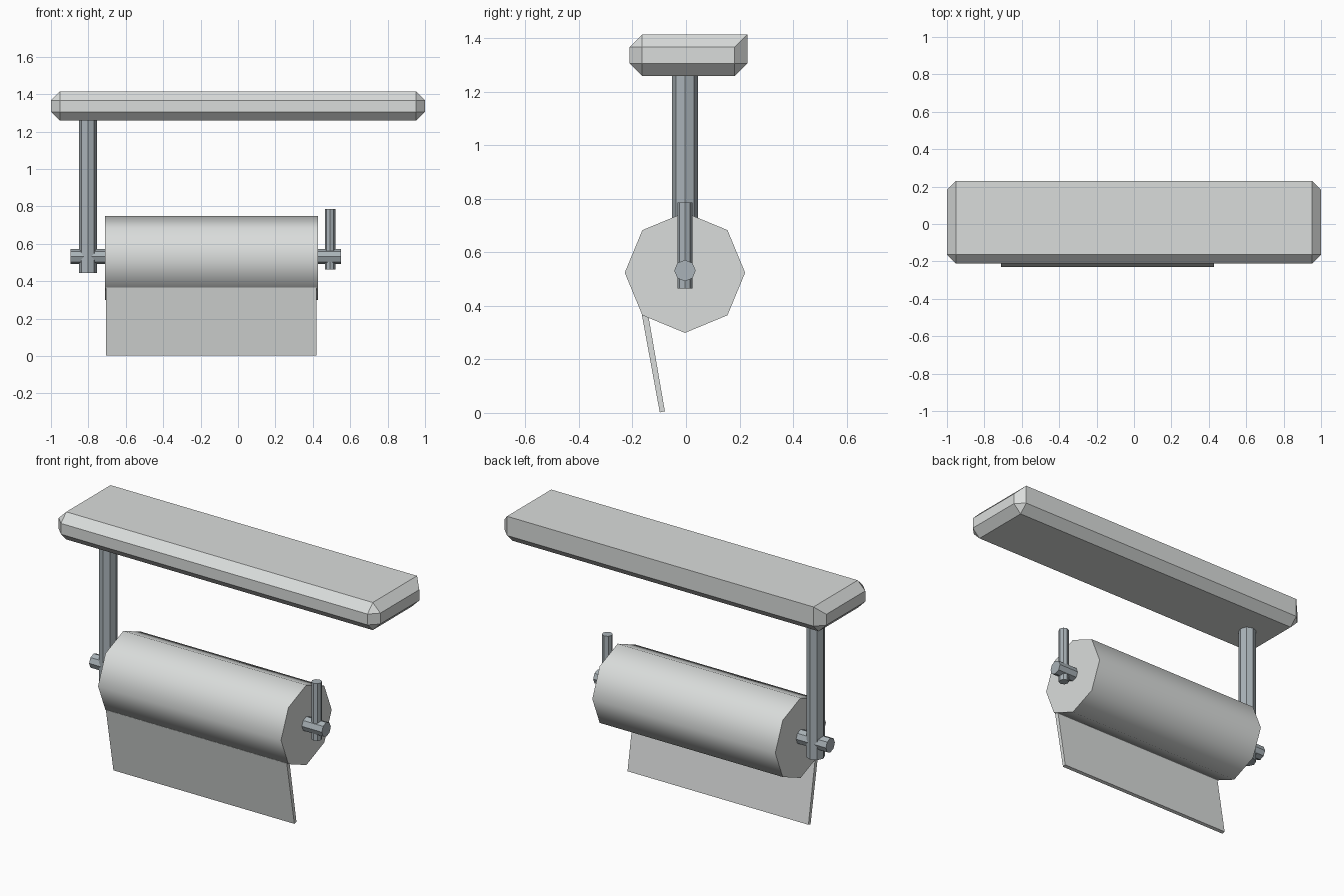
import bpy, bmesh, math
from mathutils import Vector

if "Cube" in bpy.data.objects:
    bpy.data.objects.remove(bpy.data.objects["Cube"])


def material(name, rgb):
    m = bpy.data.materials.new(name)
    m.diffuse_color = (*rgb, 1)
    m.use_nodes = True
    m.node_tree.nodes["Principled BSDF"].inputs["Base Color"].default_value = m.diffuse_color
    return m


paper = material("light grey", (0.70, 0.72, 0.71))
metal = material("steel grey", (0.40, 0.45, 0.48))


def octagon_bar(name, a, b, radius, mat, smooth=False):
    """Eight-sided bar between two points, corners on the axes."""
    a, b = Vector(a), Vector(b)
    bpy.ops.mesh.primitive_cylinder_add(vertices=8, radius=radius, depth=(b - a).length,
                                        location=(a + b) / 2)
    o = bpy.context.object
    o.name = name
    if abs((b - a).x) > 0.01:
        o.rotation_euler = (0, math.pi / 2, 0)
    o.data.materials.append(mat)
    if smooth:
        bpy.ops.object.shade_smooth_by_angle(angle=math.radians(50))
    return o


def hull(name, points, mat):
    """Solid wrapped round a set of points, flat faces merged."""
    bm = bmesh.new()
    for p in points:
        bm.verts.new(p)
    bmesh.ops.convex_hull(bm, input=bm.verts)
    bmesh.ops.dissolve_limit(bm, angle_limit=0.01, verts=bm.verts, edges=bm.edges)
    bmesh.ops.recalc_face_normals(bm, faces=bm.faces)
    me = bpy.data.meshes.new(name)
    bm.to_mesh(me)
    bm.free()
    o = bpy.data.objects.new(name, me)
    bpy.context.collection.objects.link(o)
    me.materials.append(mat)
    return o


# Top shelf: bevelled everywhere except its top back edge
c = 0.047
y0, y1, z0, z1 = -0.211, 0.229, 1.259, 1.414
pts = []
for s in (-1, 1):
    xo, xi = s, s * (1 - c)
    for y, yi, z, zi in ((y0, y0 + c, z0, z0 + c), (y0, y0 + c, z1, z1 - c),
                         (y1, y1 - c, z0, z0 + c)):
        pts += [(xi, yi, z), (xi, y, zi), (xo, yi, zi)]
    pts += [(xi, y1, z1), (xo, y1 - c, z1 - c)]
hull("top_shelf", pts, paper)

# Post, axle and end peg
yc = -0.004
octagon_bar("post", (-0.803, yc, 0.445), (-0.803, yc, 1.29), 0.048, metal)
octagon_bar("axle", (-0.895, yc, 0.532), (0.552, yc, 0.532), 0.04, metal)
octagon_bar("end_peg", (0.492, yc, 0.464), (0.492, yc, 0.786), 0.028, metal)

# Paper roll and hanging sheet
octagon_bar("paper_roll", (-0.71, yc, 0.524), (0.428, yc, 0.524), 0.225, paper, True)
hull("hanging_sheet", [(x, y, z) for x in (-0.706, 0.419)
                       for y, z in ((-0.165, 0.367), (-0.142, 0.371),
                                    (-0.098, 0.002), (-0.079, 0.006))] , paper)
